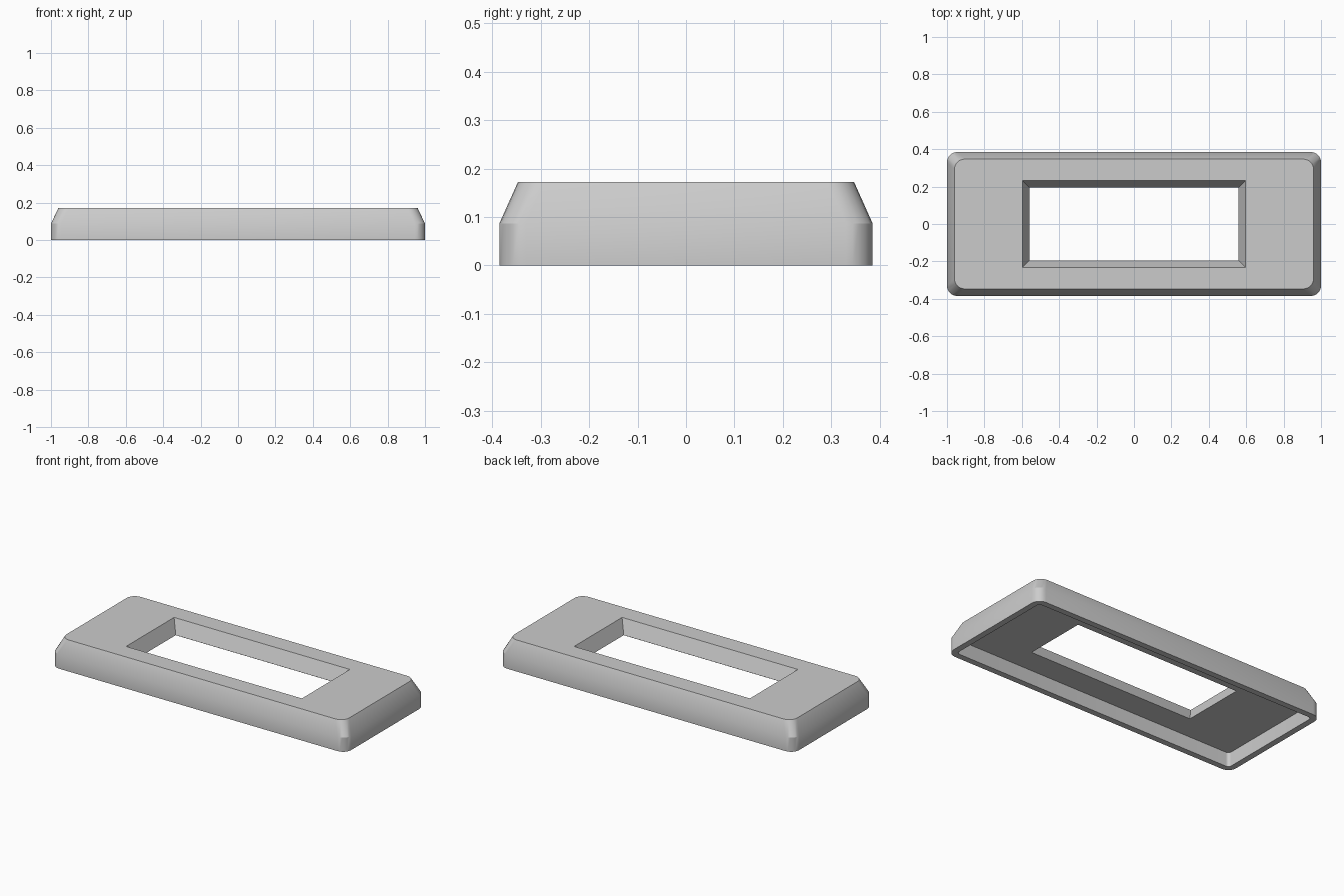
import bpy
import bmesh
from math import cos, sin, pi, radians

cube = bpy.data.objects.get("Cube")
if cube:
    bpy.data.objects.remove(cube, do_unlink=True)

STEPS = 6  # segments per rounded corner


def rounded_ring(bm, half_x, half_y, z, radius):
    """Ring of vertices around a rectangle with rounded corners."""
    ring = []
    for corner, (sx, sy) in enumerate([(1, 1), (-1, 1), (-1, -1), (1, -1)]):
        for i in range(STEPS + 1):
            a = (corner + i / STEPS) * pi / 2
            x = sx * (half_x - radius) + radius * cos(a)
            y = sy * (half_y - radius) + radius * sin(a)
            ring.append(bm.verts.new((x, y, z)))
    return ring


# Plain grey plastic
grey = bpy.data.materials.new("grey plastic")
grey.use_nodes = True
colour = (0.6, 0.6, 0.6, 1)
grey.diffuse_color = colour
grey.node_tree.nodes["Principled BSDF"].inputs["Base Color"].default_value = colour

# Cross-section rings: half width, half depth, height, corner radius
HEIGHT, SHOULDER = 0.172, 0.087
sections = [
    (1.0, 0.385, 0, 0.055),             # outer foot
    (1.0, 0.385, SHOULDER, 0.055),      # start of chamfer
    (0.96, 0.347, HEIGHT, 0.055),       # top edge
    (0.597, 0.233, HEIGHT, 0),          # window, upper edge
    (0.56, 0.196, SHOULDER, 0),         # window, lower edge
    (0.963, 0.348, SHOULDER, 0.02),     # underside recess ceiling
    (0.963, 0.348, 0, 0.02),            # inner foot
]

# Bridge each ring to the next, closing the loop through the foot
bm = bmesh.new()
rings = [rounded_ring(bm, *s) for s in sections]
for ring, following in zip(rings, rings[1:] + rings[:1]):
    for i in range(len(ring)):
        j = (i + 1) % len(ring)
        bm.faces.new((ring[i], ring[j], following[j], following[i]))
bmesh.ops.remove_doubles(bm, verts=bm.verts, dist=1e-5)
bmesh.ops.recalc_face_normals(bm, faces=bm.faces)

mesh = bpy.data.meshes.new("bezel_frame")
bm.to_mesh(mesh)
bm.free()
mesh.materials.append(grey)
frame = bpy.data.objects.new("bezel_frame", mesh)
bpy.context.collection.objects.link(frame)

# Smooth corners and shoulder, crisp top and window edges
bpy.ops.object.select_all(action="DESELECT")
frame.select_set(True)
bpy.context.view_layer.objects.active = frame
bpy.ops.object.shade_smooth_by_angle(angle=radians(30))
